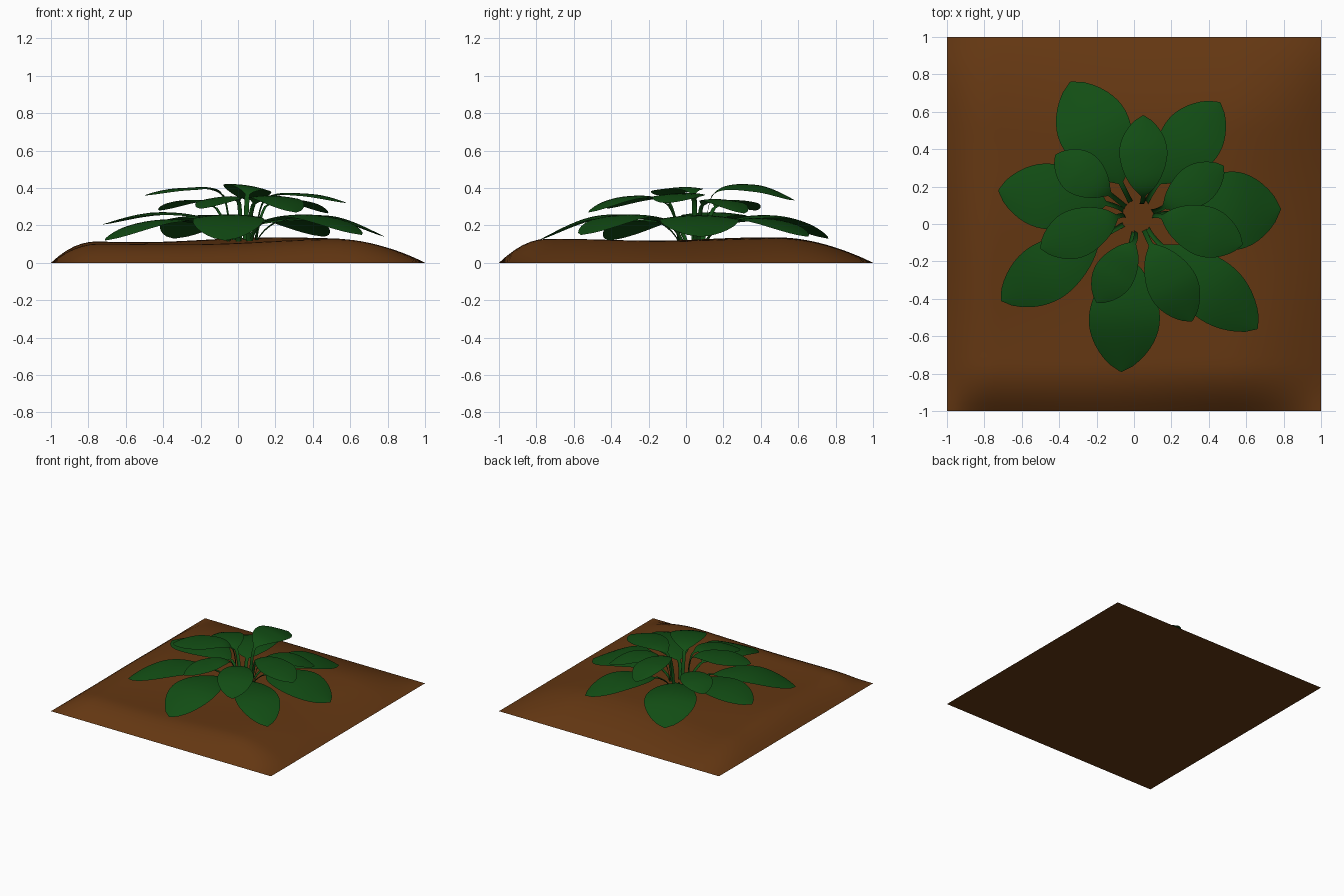
import bpy, bmesh, math
from mathutils import Vector

if "Cube" in bpy.data.objects:
    bpy.data.objects.remove(bpy.data.objects["Cube"])


def material(name, color):
    m = bpy.data.materials.new(name)
    m.diffuse_color = (*color, 1)
    m.use_nodes = True
    m.node_tree.nodes["Principled BSDF"].inputs["Base Color"].default_value = m.diffuse_color
    return m


def finish(bm, name, mat):
    me = bpy.data.meshes.new(name)
    bm.to_mesh(me)
    bm.free()
    ob = bpy.data.objects.new(name, me)
    bpy.context.collection.objects.link(ob)
    me.materials.append(mat)
    bpy.context.view_layer.objects.active = ob
    ob.select_set(True)
    bpy.ops.object.shade_smooth_by_angle(angle=math.radians(50))
    ob.select_set(False)


def catmull(a, b, c, d, t):
    return 0.5 * (2 * b + (c - a) * t + (2 * a - 5 * b + 4 * c - d) * t * t
                  + (3 * b - a - 3 * c + d) * t ** 3)


soil = material("soil_brown", (0.127, 0.038, 0.006))
green = material("leaf_green", (0.006, 0.075, 0.007))


# Soil mound: square patch with rounded edges and soft bumps
def edge(t):
    w = 0.25 if t < 0 else 0.5
    d = min(1, (1 - abs(t)) / w)
    return 1 - (1 - d) ** 2


def ground(x, y):
    h = 0.115 + 0.01 * x + 0.01 * y
    h += 0.008 * math.sin(4.5 * x + 1.5 * y + 0.3) + 0.007 * math.sin(5 * y - 2 * x)
    return max(0, h * edge(x) * edge(y))


bm = bmesh.new()
bmesh.ops.create_grid(bm, x_segments=48, y_segments=48, size=1)
for v in bm.verts:
    v.co.z = ground(v.co.x, v.co.y)
base_corners = [bm.verts.new((x, y, 0)) for x, y in ((-1, -1), (-1, 1), (1, 1), (1, -1))]
bm.faces.new(base_corners)
finish(bm, "soil_mound", soil)


# Leaf: one ribbon from root, up the stalk, over the arched blade to the tip
def leaf(name, base, mid_z, tip, width, roll=0.0):
    base, tip = Vector(base), Vector(tip)
    centre = Vector((0.02, 0.04, 0))
    out = Vector((base.x, base.y, 0)) - centre
    root = centre + out.normalized() * min(0.08, out.length * 0.6)
    root.z = 0.09
    mid = (base + tip) / 2
    mid.z = mid_z
    before = Vector((base.x, base.y, root.z - 0.12))
    after = 2 * tip - mid - Vector((0, 0, 0.05))
    pts = [before, root, base, mid, tip, after]
    path = []
    n = 9
    for seg in range(3):
        for i in range(n + (seg == 2)):
            t = i / n
            s = -1 if seg == 0 else (seg - 1 + t) / 2
            path.append((catmull(*pts[seg:seg + 4], t), s))
    d = tip - base
    side = Vector((d.y, -d.x, 0)).normalized()
    side = (side * math.cos(roll) - Vector((0, 0, math.sin(roll)))).normalized()
    bm = bmesh.new()
    rows = []
    for p, s in path:
        half = 0.013
        if s >= 0:
            half = max(0.013 * (1 - s), width / 2 * max(0, math.sin(math.pi * s ** 1.12)) ** 0.68)
            half = max(half, 0.004)
        row = []
        for k in range(-4, 5):
            u = k / 4
            sag = -0.09 * half * u * u if s >= 0 else 0.01 * u * u
            row.append(bm.verts.new(p + side * half * u + Vector((0, 0, sag))))
        rows.append(row)
    for a, b in zip(rows, rows[1:]):
        for k in range(8):
            bm.faces.new((a[k], a[k + 1], b[k + 1], b[k]))
    finish(bm, name, green)


# Lower ring of large leaves: base, arch height, tip, width, roll
outer = [
    ((-0.07, 0.22, 0.22), 0.25, (-0.34, 0.76, 0.13), 0.39, 0),
    ((0.13, 0.22, 0.21), 0.235, (0.46, 0.65, 0.14), 0.33, 0),
    ((0.22, 0.06, 0.22), 0.25, (0.785, 0.08, 0.14), 0.42, 0),
    ((0.15, -0.12, 0.22), 0.255, (0.66, -0.56, 0.15), 0.33, 0),
    ((-0.03, -0.18, 0.23), 0.25, (-0.07, -0.79, 0.12), 0.38, 0),
    ((-0.19, -0.08, 0.21), 0.225, (-0.71, -0.41, 0.12), 0.32, 0),
    ((-0.15, 0.11, 0.23), 0.27, (-0.725, 0.18, 0.205), 0.35, 0),
]
# Upper ring of smaller leaves
inner = [
    ((-0.13, 0.16, 0.30), 0.335, (-0.42, 0.37, 0.28), 0.24, 0),
    ((0.05, 0.15, 0.37), 0.41, (0.05, 0.58, 0.335), 0.26, 0.15),
    ((0.16, 0.09, 0.31), 0.335, (0.48, 0.31, 0.265), 0.22, 0),
    ((0.15, 0.04, 0.34), 0.37, (0.58, -0.11, 0.32), 0.27, 0),
    ((0.09, -0.11, 0.32), 0.355, (0.31, -0.52, 0.27), 0.27, 0),
    ((0.0, -0.10, 0.33), 0.345, (-0.2, -0.42, 0.29), 0.22, 0),
    ((-0.09, 0.04, 0.37), 0.40, (-0.5, -0.13, 0.36), 0.26, 0),
]
for i, args in enumerate(outer):
    leaf(f"lower_leaf_{i + 1}", *args)
for i, args in enumerate(inner):
    leaf(f"upper_leaf_{i + 1}", *args)
